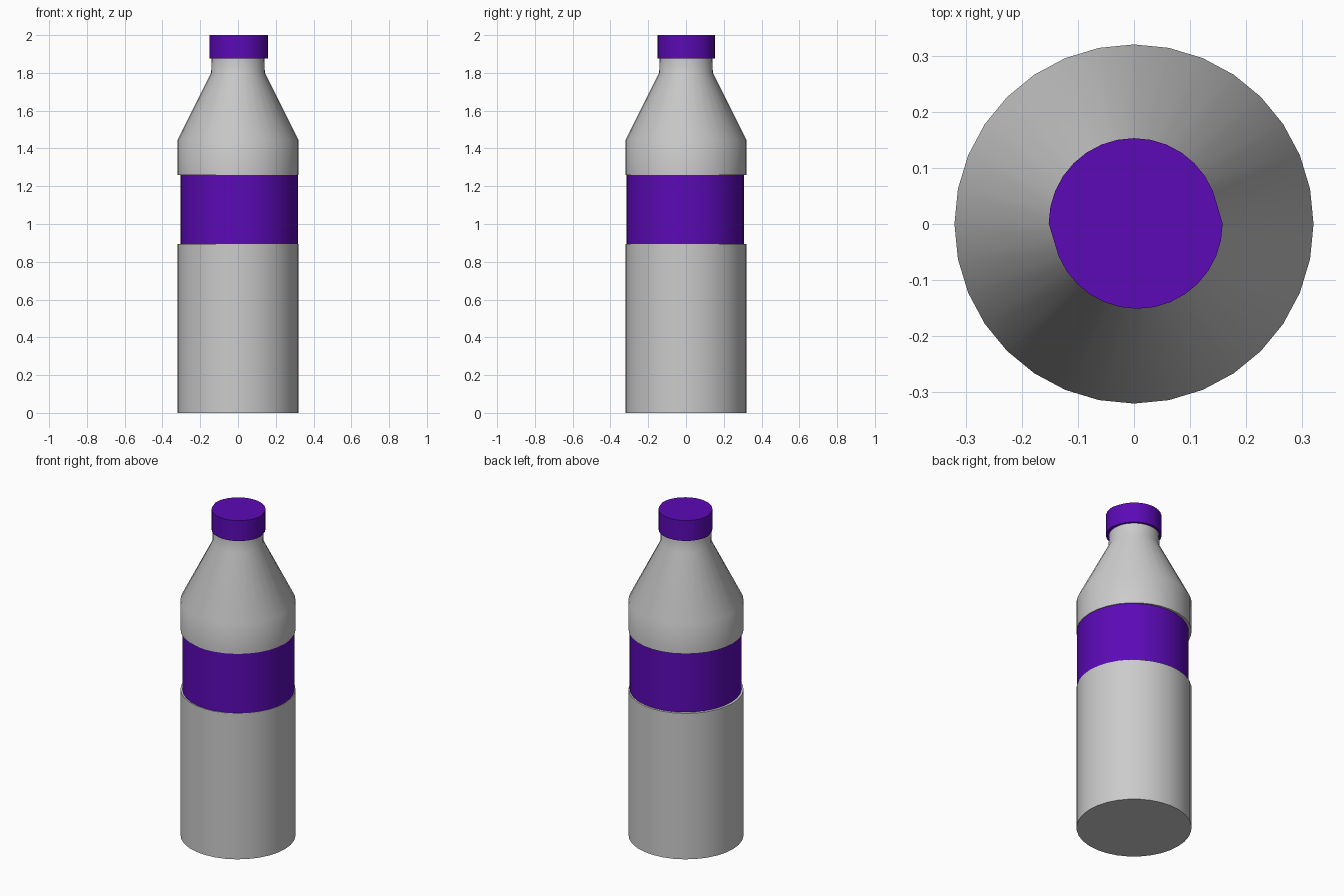
import bpy, bmesh, math

if "Cube" in bpy.data.objects:
    bpy.data.objects.remove(bpy.data.objects["Cube"])

SIDES = 32
LX, LY = 0.006, -0.004   # the label groove sits slightly off centre


def lathe(name, rings, cap_bottom=False, cap_top=False, color=None, front_shift=0.0):
    """Stack rings (radius, z, centre x, centre y) into a turned surface."""
    bm = bmesh.new()
    loops = []
    for r, z, cx, cy in rings:
        loop = []
        for i in range(SIDES):
            a = 2 * math.pi * i / SIDES
            dx = front_shift if (i == 0 or i > SIDES // 2) else 0.0
            loop.append(bm.verts.new((cx + dx + r * math.cos(a), cy + r * math.sin(a), z)))
        loops.append(loop)
    for lo, hi in zip(loops, loops[1:]):
        for i in range(SIDES):
            j = (i + 1) % SIDES
            bm.faces.new((lo[i], lo[j], hi[j], hi[i]))
    if cap_bottom:
        bm.faces.new(loops[0][::-1])
    if cap_top:
        bm.faces.new(loops[-1])
    mesh = bpy.data.meshes.new(name)
    bm.to_mesh(mesh)
    bm.free()
    obj = bpy.data.objects.new(name, mesh)
    bpy.context.collection.objects.link(obj)
    if color:
        mesh.materials.append(color)
    bpy.ops.object.select_all(action='DESELECT')
    obj.select_set(True)
    bpy.context.view_layer.objects.active = obj
    bpy.ops.object.shade_smooth_by_angle(angle=math.radians(35))
    return obj


purple = bpy.data.materials.new("purple")
purple.diffuse_color = (0.105, 0.003, 0.47, 1)
purple.use_nodes = True
purple.node_tree.nodes["Principled BSDF"].inputs["Base Color"].default_value = purple.diffuse_color

# Lower body with the ledge under the label
lathe("lower_body", [(0.32, 0, 0, 0), (0.32, 0.895, 0, 0), (0.311, 0.895, LX, LY)],
      cap_bottom=True)

# Recessed label band
lathe("label", [(0.311, 0.895, LX, LY), (0.311, 1.26, LX, LY)], color=purple)

# Upper body, sloping shoulder and neck
lathe("shoulder_and_neck", [(0.311, 1.26, LX, LY), (0.32, 1.26, 0, 0), (0.32, 1.445, 0, 0),
                            (0.142, 1.80, 0, 0), (0.14, 1.875, 0, 0)])

# Screw cap, its front half slightly shifted
lathe("cap", [(0.14, 1.875, 0, 0), (0.152, 1.875, 0, 0.001), (0.152, 2.0, 0, 0.001)],
      cap_top=True, color=purple, front_shift=0.006)
